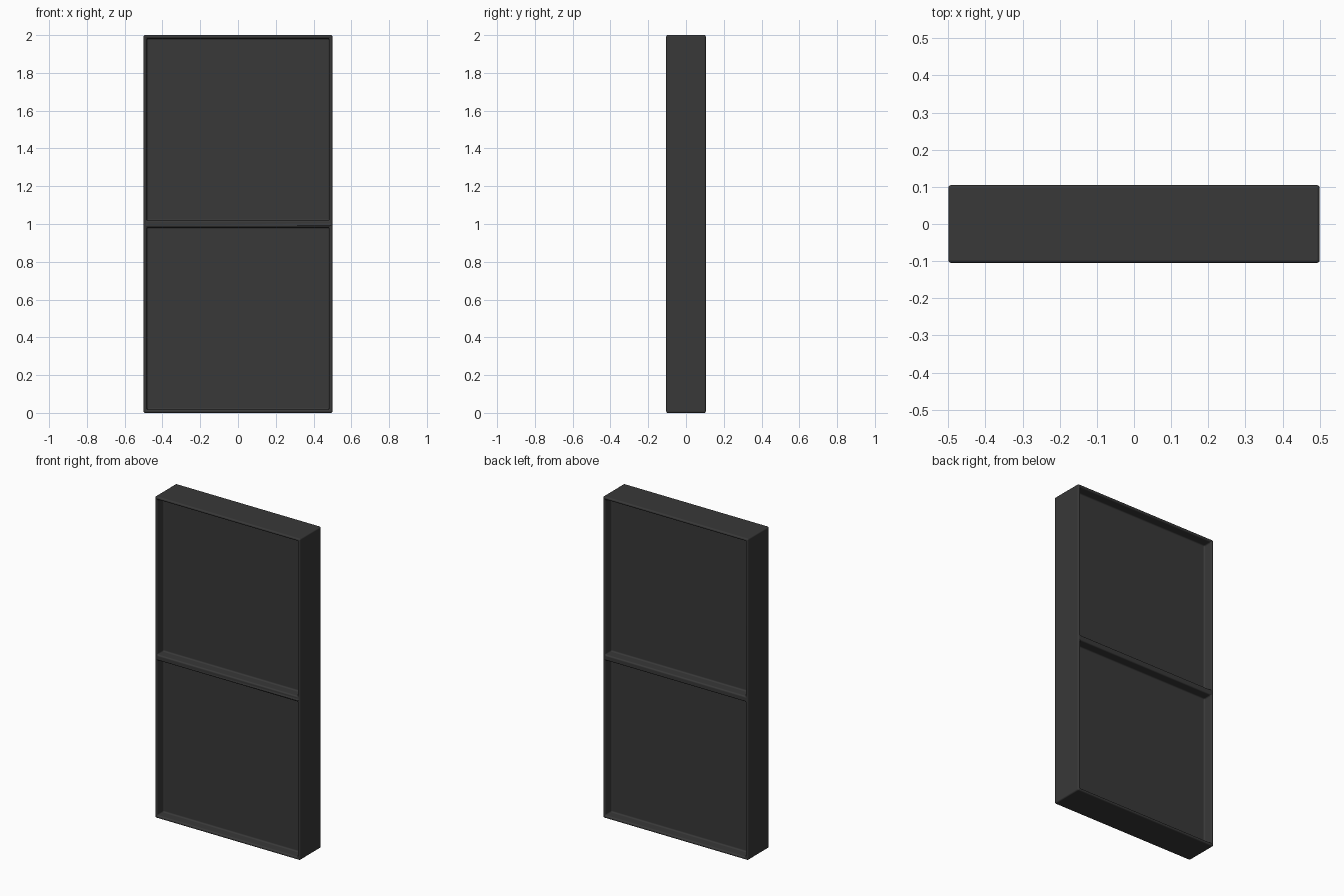
import bpy
import bmesh
from mathutils import Vector

WIDTH, DEPTH, HEIGHT = 1.0, 0.21, 2.0
RIM = 0.025        # width of the frame, and half the crossbar
RECESS = 0.06      # how far each panel sits behind the frame
ROUNDING = 0.012

if "Cube" in bpy.data.objects:
    bpy.data.objects.remove(bpy.data.objects["Cube"], do_unlink=True)

# Single charcoal finish
charcoal = bpy.data.materials.new("charcoal")
charcoal.use_nodes = True
colour = (0.04, 0.04, 0.04, 1)
charcoal.diffuse_color = colour
charcoal.node_tree.nodes["Principled BSDF"].inputs["Base Color"].default_value = colour

# Solid slab, split at mid height
bm = bmesh.new()
bmesh.ops.create_cube(bm, size=1)
bmesh.ops.scale(bm, vec=(WIDTH, DEPTH, HEIGHT), verts=bm.verts)
bmesh.ops.translate(bm, vec=(0, 0, HEIGHT / 2), verts=bm.verts)
bmesh.ops.bisect_plane(bm, geom=bm.verts[:] + bm.edges[:] + bm.faces[:],
                       plane_co=(0, 0, HEIGHT / 2), plane_no=(0, 0, 1))

# Two sunken panels on the front and two on the back, leaving rim and crossbar
bm.normal_update()
panels = [f for f in bm.faces if abs(f.normal.y) > 0.9]
bmesh.ops.inset_individual(bm, faces=panels, thickness=RIM)
for panel in panels:
    inward = -panel.normal * RECESS
    walls = bmesh.ops.extrude_discrete_faces(bm, faces=[panel])["faces"]
    bmesh.ops.translate(bm, vec=Vector(inward), verts=walls[0].verts)

# Merge the flat halves so that only real corners keep edges
bmesh.ops.dissolve_limit(bm, angle_limit=0.02, verts=bm.verts, edges=bm.edges)
bmesh.ops.recalc_face_normals(bm, faces=bm.faces)
mesh = bpy.data.meshes.new("panelled_frame")
bm.to_mesh(mesh)
bm.free()
mesh.materials.append(charcoal)
frame = bpy.data.objects.new("panelled_frame", mesh)
bpy.context.collection.objects.link(frame)

# Softly rounded edges and inner corners
bevel = frame.modifiers.new("rounded_edges", "BEVEL")
bevel.width = ROUNDING
bevel.segments = 4
bevel.limit_method = "ANGLE"
bevel.harden_normals = True
bpy.context.view_layer.objects.active = frame
frame.select_set(True)
bpy.ops.object.shade_smooth_by_angle()
